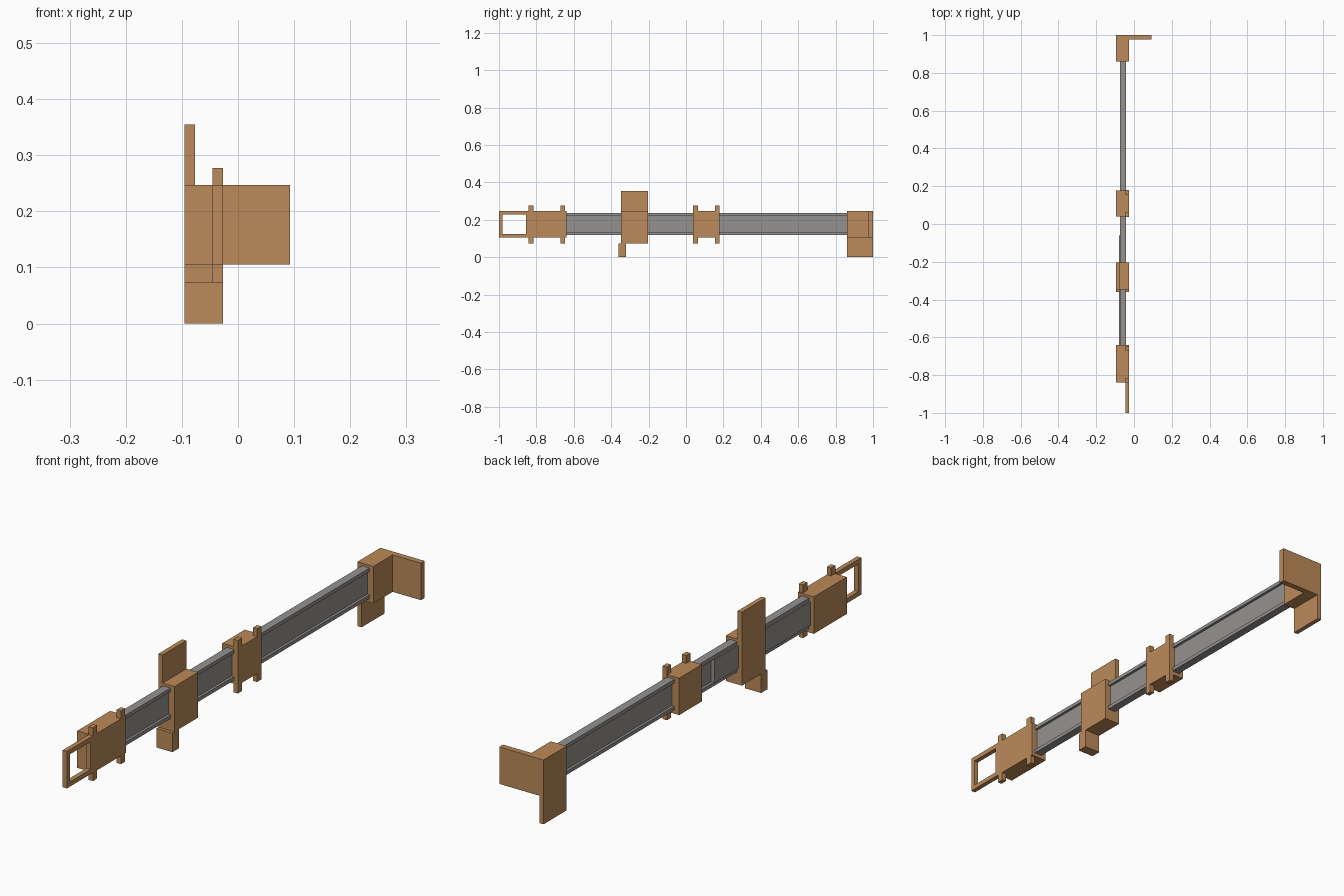
import bpy, bmesh
from mathutils import Vector

if "Cube" in bpy.data.objects:
    bpy.data.objects.remove(bpy.data.objects["Cube"])


def material(name, rgb):
    m = bpy.data.materials.new(name)
    m.diffuse_color = (*rgb, 1)
    m.use_nodes = True
    m.node_tree.nodes["Principled BSDF"].inputs["Base Color"].default_value = m.diffuse_color
    return m


WOOD = material("tan wood", (0.50, 0.255, 0.10))
METAL = material("grey metal", (0.30, 0.29, 0.28))


def extrude(name, outline, axis, lo, hi, mat):
    """Extrude a flat outline along x (points are y,z) or y (points are x,z)."""
    bm = bmesh.new()
    place = (lambda a, b: (lo, a, b)) if axis == "x" else (lambda a, b: (a, lo, b))
    face = bm.faces.new([bm.verts.new(place(a, b)) for a, b in outline])
    ext = bmesh.ops.extrude_face_region(bm, geom=[face])
    step = Vector((hi - lo, 0, 0)) if axis == "x" else Vector((0, hi - lo, 0))
    bmesh.ops.translate(bm, vec=step,
                        verts=[g for g in ext["geom"] if isinstance(g, bmesh.types.BMVert)])
    bmesh.ops.recalc_face_normals(bm, faces=bm.faces)
    me = bpy.data.meshes.new(name)
    bm.to_mesh(me)
    bm.free()
    me.materials.append(mat)
    ob = bpy.data.objects.new(name, me)
    bpy.context.collection.objects.link(ob)
    return ob


def box(name, x, y, z, mat=WOOD):
    pts = [(y[0], z[0]), (y[1], z[0]), (y[1], z[1]), (y[0], z[1])]
    return extrude(name, pts, "x", x[0], x[1], mat)


BACK, INNER, FACE, FRONT = -0.095, -0.077, -0.045, -0.027   # shared x levels
LOW, HIGH = 0.105, 0.247                                    # carriage bottom and top

# I-shaped rail
c, h, w = -0.059, 0.016, 0.006
z0, z1, t = 0.12, 0.237, 0.014
half = [(c + h, z0), (c + h, z0 + t), (c + w, z0 + t),
        (c + w, z1 - t), (c + h, z1 - t), (c + h, z1)]
rail = half + [(2 * c - x, z) for x, z in reversed(half)]
extrude("rail", rail, "y", -0.82, 0.90, METAL)
# Backing strip along the front half of the rail
box("rail_strip", (-0.080, -0.060), (-0.80, -0.06), (z0 + t, z1 - t), METAL)

# End bracket: block, cross plate and hanging leg
box("end_block", (BACK, FRONT), (0.86, 1.0), (LOW, HIGH))
box("end_cross_plate", (FRONT, 0.093), (0.977, 1.0), (LOW, HIGH))
box("end_leg", (BACK, INNER), (0.86, 1.0), (0, LOW))

# Carriages with a face plate and two upright ribs
for name, a, b, ribs in (("front_carriage", -0.84, -0.64, (-0.842, -0.672)),
                         ("middle_carriage", 0.04, 0.177, (0.038, 0.154))):
    box(name, (BACK, FACE), (a, b), (LOW, HIGH))
    box(name + "_face", (FACE, FRONT), (a, b), (LOW, HIGH))
    for i, y in enumerate(ribs):
        box(f"{name}_rib_{i + 1}", (FACE, FRONT), (y, y + 0.026), (0.073, 0.277))

# Open viewing frame on the front end
box("frame_end", (FACE, FRONT), (-1.0, -0.982), (LOW, HIGH))
box("frame_bottom", (FACE, FRONT), (-0.982, -0.84), (LOW, 0.123))
box("frame_top", (FACE, FRONT), (-0.982, -0.84), (0.229, HIGH))
box("frame_inner_post", (FACE, FRONT), (-0.855, -0.84), (LOW, HIGH))

# Sliding carriage with an upright plate and a foot
box("slider_block", (BACK, FRONT), (-0.347, -0.203), (0.073, HIGH))
box("slider_plate", (BACK, INNER), (-0.347, -0.203), (HIGH, 0.355))
box("slider_foot", (BACK, FRONT), (-0.36, -0.32), (0, 0.073))
